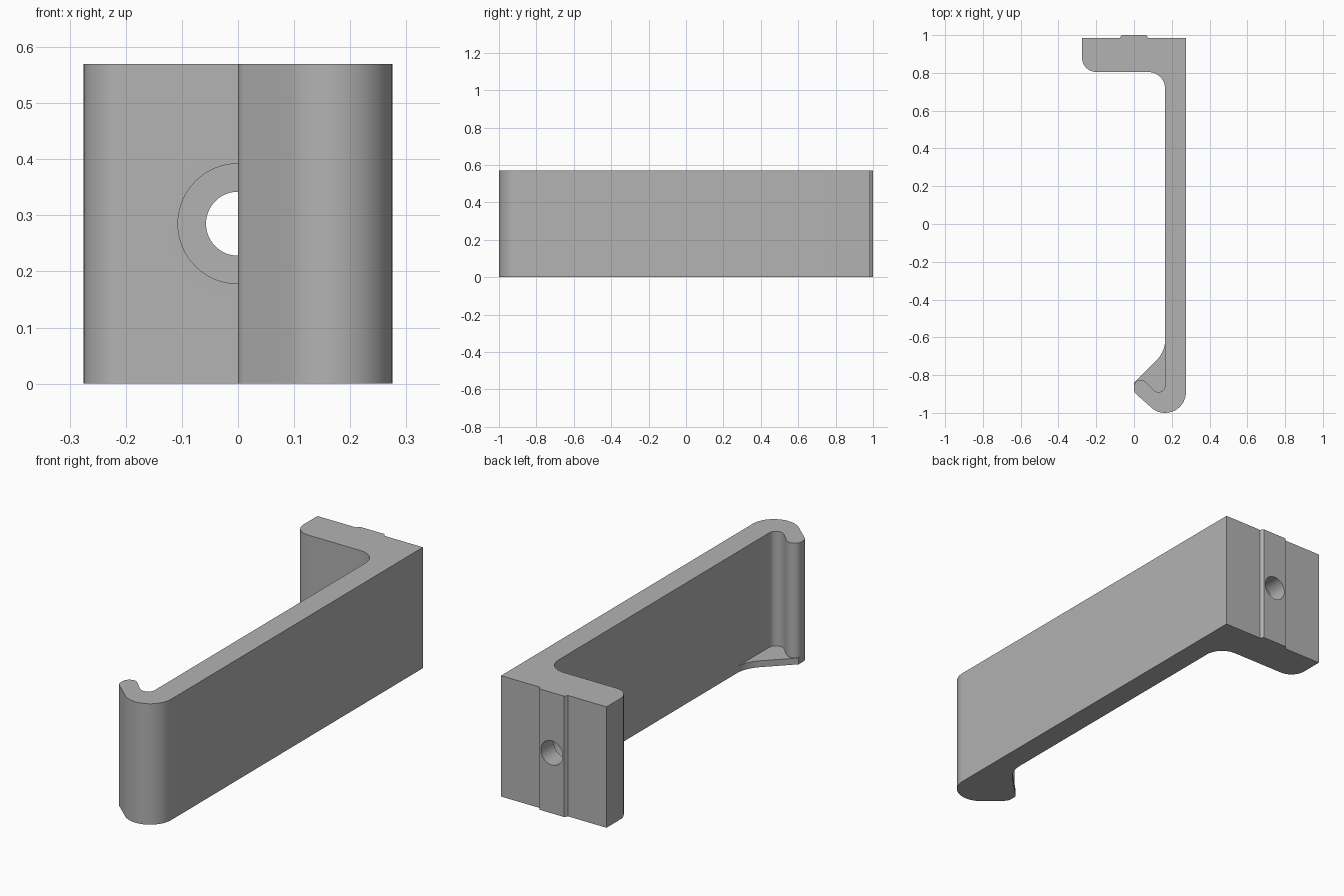
import bpy, bmesh, math

if "Cube" in bpy.data.objects:
    bpy.data.objects.remove(bpy.data.objects["Cube"])

H = 0.57          # height of the extruded bracket
HOLE_Z = H / 2

grey = bpy.data.materials.new("plain grey")
grey.diffuse_color = (0.45, 0.45, 0.45, 1)
grey.use_nodes = True
grey.node_tree.nodes["Principled BSDF"].inputs["Base Color"].default_value = grey.diffuse_color


def arc(cx, cy, r, a0, a1, n=12):
    """Points along a circular arc, angles in degrees."""
    return [(cx + r * math.cos(math.radians(a0 + (a1 - a0) * i / n)),
             cy + r * math.sin(math.radians(a0 + (a1 - a0) * i / n)))
            for i in range(n + 1)]


def extrude(name, pts, height):
    """Closed outline in plan, pulled up from z = 0."""
    bm = bmesh.new()
    face = bm.faces.new([bm.verts.new((x, y, 0)) for x, y in pts])
    res = bmesh.ops.extrude_face_region(bm, geom=[face])
    top = [v for v in res["geom"] if isinstance(v, bmesh.types.BMVert)]
    bmesh.ops.translate(bm, verts=top, vec=(0, 0, height))
    bmesh.ops.recalc_face_normals(bm, faces=bm.faces)
    me = bpy.data.meshes.new(name)
    bm.to_mesh(me)
    bm.free()
    me.materials.append(grey)
    ob = bpy.data.objects.new(name, me)
    bpy.context.collection.objects.link(ob)
    return ob


def bore(radius, y0, y1):
    """Cylinder cutter along y."""
    bpy.ops.mesh.primitive_cylinder_add(
        vertices=64, radius=radius, depth=y1 - y0,
        location=(0, (y0 + y1) / 2, HOLE_Z), rotation=(math.pi / 2, 0, 0))
    ob = bpy.context.object
    ob.name = "hole_cutter"
    ob.data.materials.append(grey)
    return ob


def combine(target, tool, operation):
    mod = target.modifiers.new("combine", "BOOLEAN")
    mod.operation, mod.solver, mod.object = operation, "EXACT", tool
    bpy.context.view_layer.objects.active = target
    bpy.ops.object.modifier_apply(modifier=mod.name)
    bpy.data.objects.remove(tool, do_unlink=True)


# Mounting block, long arm and hooked lip in one outline
outline = [(0.275, 0.985), (0.075, 0.985), (0.065, 1.0),
           (-0.065, 1.0), (-0.075, 0.985), (-0.275, 0.985)]
outline += arc(-0.2, 0.88, 0.075, 180, 270)          # rounded block corner
outline += arc(0.075, 0.715, 0.09, 90, 0)            # inner fillet
outline += arc(0.13, -0.855, 0.035, 0, -135)         # pocket behind the lip
outline += arc(0.035, -0.86, 0.035, 45, 180)         # lip tip
outline += arc(0.035, -0.875, 0.035, 180, 225, 6)
outline += arc(0.165, -0.89, 0.11, -135, 0, 20)      # outer bend
bracket = extrude("bracket", outline, H)

# Thin web closing the bottom of the hook
web_pts = [(0.0, -0.87), (0.0, -0.84)]
web_pts += arc(0.015, -0.613, 0.15, -45, 0)
web_pts += [(0.22, -0.613), (0.22, -0.93), (0.13, -0.93)]
combine(bracket, extrude("hook_web", web_pts, 0.03), "UNION")

# Screw hole with a counterbore on the inner side
combine(bracket, bore(0.057, 0.7, 1.1), "DIFFERENCE")
combine(bracket, bore(0.107, 0.7, 0.905), "DIFFERENCE")

bpy.ops.object.select_all(action="DESELECT")
bracket.select_set(True)
bpy.context.view_layer.objects.active = bracket
bpy.ops.object.shade_smooth_by_angle(angle=math.radians(30))
